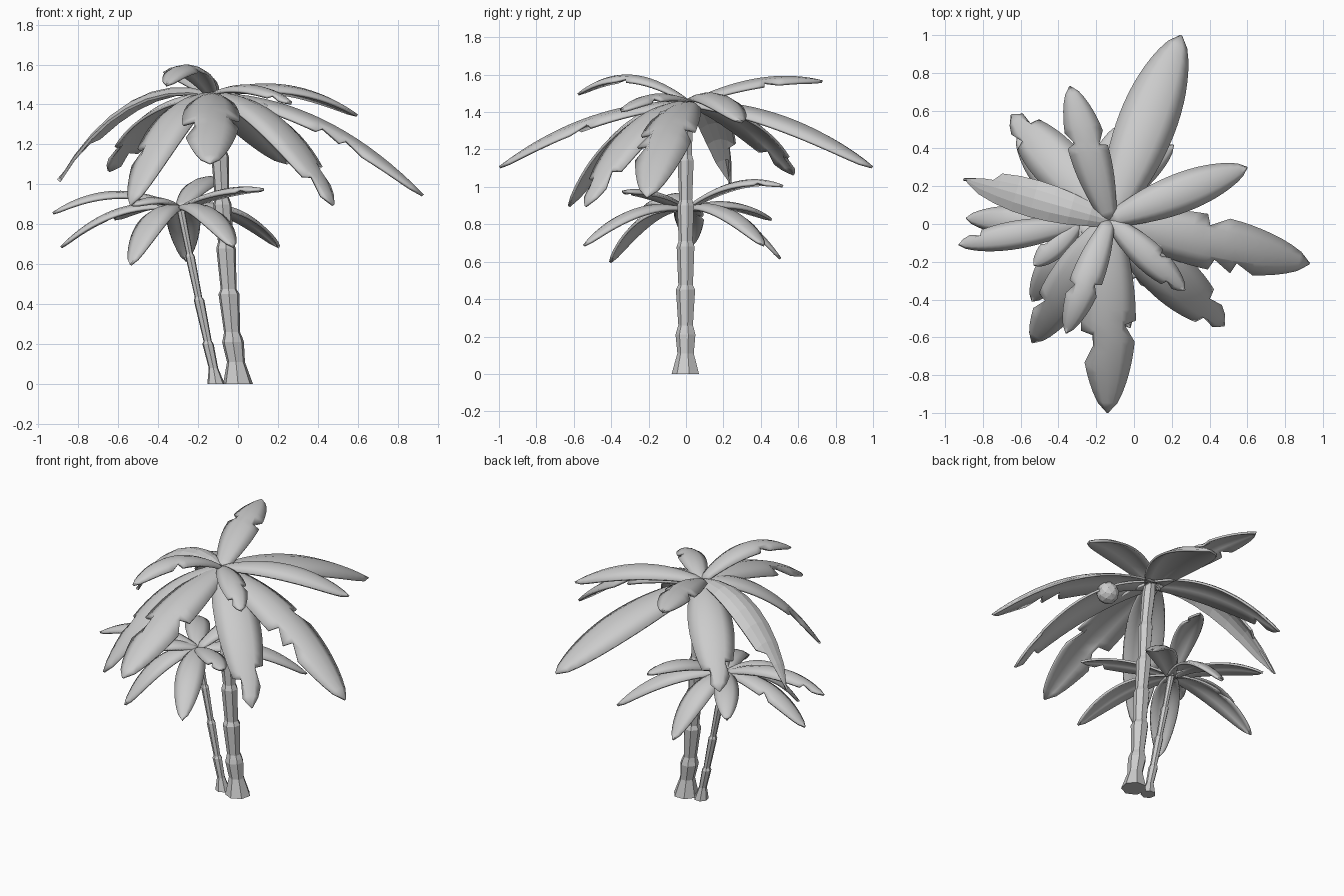
import bpy, bmesh, math, random
from mathutils import Vector

random.seed(4)
if "Cube" in bpy.data.objects:
    bpy.data.objects.remove(bpy.data.objects["Cube"], do_unlink=True)

grey = bpy.data.materials.new("plain_grey")
grey.use_nodes = True
grey.diffuse_color = (0.6, 0.6, 0.6, 1)
grey.node_tree.nodes["Principled BSDF"].inputs["Base Color"].default_value = (0.6, 0.6, 0.6, 1)


def finish(name, bm, smooth=False):
    bmesh.ops.recalc_face_normals(bm, faces=bm.faces)
    mesh = bpy.data.meshes.new(name)
    bm.to_mesh(mesh)
    bm.free()
    mesh.materials.append(grey)
    for p in mesh.polygons:
        p.use_smooth = smooth
    obj = bpy.data.objects.new(name, mesh)
    bpy.context.collection.objects.link(obj)
    return obj


def trunk(name, rings, sides=7):
    """Faceted stem lofted through rings of (x, z, radius)."""
    bm = bmesh.new()
    loops = []
    for x, z, r in rings:
        angles = [math.tau * (i + 0.25) / sides for i in range(sides)]
        loops.append([bm.verts.new((x + r * math.cos(a), r * math.sin(a), z)) for a in angles])
    for lo, hi in zip(loops, loops[1:]):
        for i in range(sides):
            j = (i + 1) % sides
            bm.faces.new((lo[i], lo[j], hi[j], hi[i]))
    bm.faces.new(loops[0])
    bm.faces.new(loops[-1])
    finish(name, bm)


def frond(name, root, tip, mid_z, width, notches=0, smooth=True):
    """Arched leaf along a curve from root to tip, with torn edges."""
    root, tip = Vector(root), Vector(tip)
    mid = root.lerp(tip, 0.54)
    mid.z = mid_z
    run = tip - root
    side = Vector((-run.y, run.x, 0)).normalized()
    steps = 18 if smooth else 8
    across = (-1, -0.5, 0, 0.5, 1)
    torn = set()
    for k in range(notches):
        s = 1 if k % 2 else -1
        torn.add((s, round(steps * random.uniform(0.5, 0.9))))

    bm = bmesh.new()
    rows = []
    for i in range(steps + 1):
        row = []
        for u in across:
            t = i / steps
            half = width / 2 * max(0.03, math.sin(math.pi * (0.06 + 0.94 * t ** 1.1)) ** 0.6)
            if abs(u) == 1 and (u, i) in torn:
                t -= 0.6 / steps
                half *= 0.6
            p = root * (1 - t) ** 2 + mid * (2 * t * (1 - t)) + tip * t * t
            p += side * (u * half) - Vector((0, 0, 0.38 * half * u * u))
            row.append(bm.verts.new(p))
        rows.append(row)
    for a, b in zip(rows, rows[1:]):
        for j in range(len(across) - 1):
            bm.faces.new((a[j], a[j + 1], b[j + 1], b[j]))
    obj = finish(name, bm, smooth)
    if obj.data.polygons[len(obj.data.polygons) // 2].normal.z < 0:
        obj.data.flip_normals()
    solid = obj.modifiers.new("thickness", "SOLIDIFY")
    solid.thickness = 0.014
    if smooth:
        bpy.ops.object.select_all(action="DESELECT")
        obj.select_set(True)
        bpy.context.view_layer.objects.active = obj
        bpy.ops.object.shade_smooth_by_angle(angle=math.radians(40))


# Stems: each segment flares upward, then steps in
trunk("tall_trunk", [
    (0, 0, 0.077), (-0.01, 0.11, 0.046), (-0.025, 0.21, 0.056), (-0.026, 0.235, 0.049),
    (-0.03, 0.26, 0.041), (-0.045, 0.45, 0.054), (-0.047, 0.475, 0.041),
    (-0.06, 0.68, 0.05), (-0.062, 0.71, 0.039), (-0.078, 0.9, 0.047),
    (-0.08, 0.93, 0.037), (-0.09, 1.14, 0.045), (-0.092, 1.17, 0.035),
    (-0.115, 1.38, 0.041), (-0.125, 1.46, 0.033)])
trunk("short_trunk", [
    (-0.11, 0, 0.045), (-0.123, 0.08, 0.024), (-0.15, 0.2, 0.029), (-0.152, 0.215, 0.021),
    (-0.195, 0.42, 0.027), (-0.198, 0.435, 0.019), (-0.24, 0.64, 0.024),
    (-0.243, 0.655, 0.017), (-0.29, 0.89, 0.021)])

# Tall crown: tip, height of the arch, width, number of tears, smooth
tall_root = (-0.13, 0.02, 1.46)
for name, tip, mid_z, width, notches, smooth in [
    ("back", (0.25, 1.0, 1.11), 1.47, 0.31, 0, True),
    ("front", (-0.14, -1.0, 1.11), 1.47, 0.29, 3, True),
    ("left", (0.93, -0.21, 0.95), 1.45, 0.29, 3, True),
    ("left_back", (0.6, 0.3, 1.35), 1.59, 0.21, 0, True),
    ("left_front", (0.48, -0.54, 0.9), 1.48, 0.27, 2, True),
    ("left_front_short", (0.27, -0.35, 1.41), 1.56, 0.16, 2, True),
    ("right_front", (-0.54, -0.63, 0.9), 1.48, 0.24, 1, True),
    ("right_front_raised", (-0.36, -0.58, 1.5), 1.72, 0.17, 2, True),
    ("right_back_raised", (-0.34, 0.73, 1.57), 1.65, 0.21, 2, True),
    ("right_back", (-0.65, 0.58, 1.07), 1.48, 0.27, 2, True),
    ("right", (-0.9, 0.24, 1.02), 1.6, 0.2, 1, False),
]:
    frond("tall_frond_" + name, tall_root, tip, mid_z, width, notches, smooth)

# Short crown
short_root = (-0.29, 0, 0.89)
for name, tip, mid_z, width, notches in [
    ("right", (-0.93, -0.11, 0.86), 1.06, 0.15, 1),
    ("right_low", (-0.89, 0.03, 0.69), 0.97, 0.16, 1),
    ("right_front", (-0.54, -0.41, 0.6), 0.96, 0.17, 0),
    ("right_front_short", (-0.53, -0.22, 0.9), 0.98, 0.13, 1),
    ("right_back", (-0.62, 0.46, 0.83), 0.98, 0.15, 0),
    ("front", (-0.02, -0.55, 0.69), 0.97, 0.17, 0),
    ("left_front", (0.13, -0.34, 0.98), 1.02, 0.14, 1),
    ("left_back", (0.21, 0.42, 0.69), 0.98, 0.17, 0),
    ("back_raised", (-0.08, 0.52, 1.01), 1.11, 0.15, 1),
    ("back", (-0.26, 0.51, 0.62), 0.96, 0.17, 0),
]:
    frond("short_frond_" + name, short_root, tip, mid_z, width, notches)

# Round nut under the tall crown
bm = bmesh.new()
bmesh.ops.create_icosphere(bm, subdivisions=2, radius=0.068)
bmesh.ops.translate(bm, verts=bm.verts, vec=(0.12, -0.1, 1.345))
finish("nut", bm)
